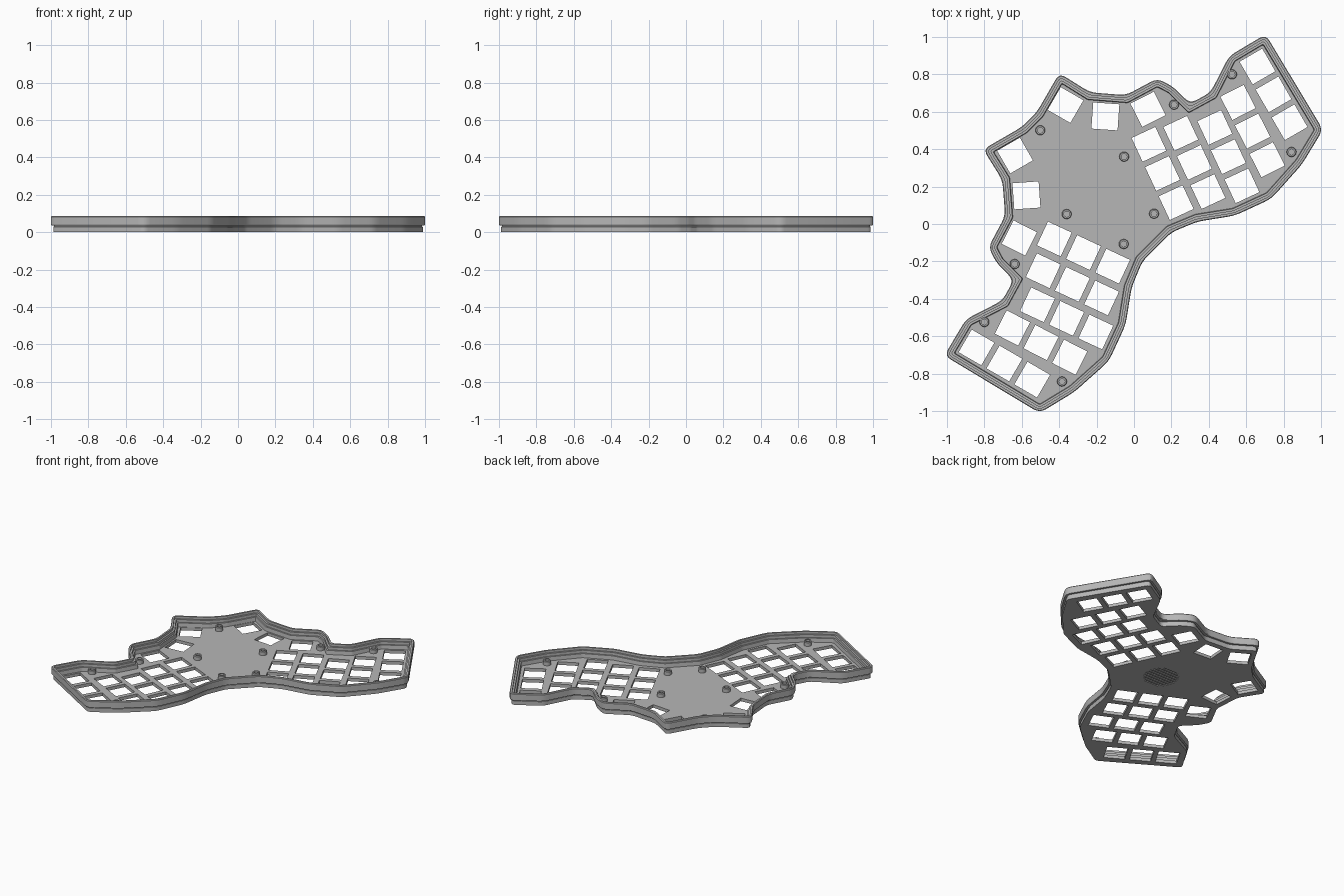
import bpy, bmesh, math
from mathutils import Vector

if "Cube" in bpy.data.objects:
    bpy.data.objects.remove(bpy.data.objects["Cube"])

grey = bpy.data.materials.new("mid grey")
grey.diffuse_color = (0.47, 0.47, 0.47, 1)
grey.use_nodes = True
grey.node_tree.nodes["Principled BSDF"].inputs["Base Color"].default_value = grey.diffuse_color


def mirror(p):
    """Reflect across the diagonal y = -x."""
    return (-p[1], -p[0])


def make_object(name, bm):
    bmesh.ops.recalc_face_normals(bm, faces=bm.faces)
    mesh = bpy.data.meshes.new(name)
    bm.to_mesh(mesh)
    bm.free()
    mesh.materials.append(grey)
    ob = bpy.data.objects.new(name, mesh)
    bpy.context.collection.objects.link(ob)
    return ob


# Half of the case outline, clockwise from the back-left to the front-right
half = [(-0.52, 0.60), (-0.40, 0.808), (-0.235, 0.705), (-0.043, 0.69),
        (0.125, 0.78), (0.21, 0.735), (0.30, 0.645), (0.41, 0.705),
        (0.51, 0.90), (0.705, 1.016), (1.012, 0.505), (0.90, 0.32),
        (0.735, 0.135), (0.54, 0.045), (0.34, 0.013), (0.20, -0.045)]
outline = [Vector(p) for p in half + [mirror(p) for p in reversed(half)]]


def ring(inset, trim=0.04, steps=4):
    """Outline moved inward, with each corner rounded."""
    n = len(outline)
    moved = []
    for i, p in enumerate(outline):
        a = (p - outline[i - 1]).normalized()
        b = (outline[(i + 1) % n] - p).normalized()
        na, nb = Vector((a.y, -a.x)), Vector((b.y, -b.x))
        moved.append(p + (na + nb) * inset / (1 + na.dot(nb)))
    t = max(trim - inset, 0.008)
    pts = []
    for i, p in enumerate(moved):
        s = p + (moved[i - 1] - p).normalized() * t
        e = p + (moved[(i + 1) % n] - p).normalized() * t
        for k in range(steps + 1):
            f = k / steps
            pts.append(s * (1 - f) ** 2 + p * 2 * f * (1 - f) + e * f * f)
    return pts


scale = 1 / max(p.x for p in ring(0))
FLOOR = 0.022

# Tray: wall section as (inset, height), from underside to inner floor
section = [(0.013, 0), (0.013, 0.028), (0.017, 0.03), (0.017, 0.036),
           (0.003, 0.036), (0, 0.041), (0, 0.082), (0.004, 0.087),
           (0.016, 0.087), (0.016, 0.07), (0.028, 0.07), (0.028, 0.05),
           (0.038, 0.05), (0.041, FLOOR)]
bm = bmesh.new()
loops = [[bm.verts.new((p.x * scale, p.y * scale, z)) for p in ring(d)]
         for d, z in section]
for low, high in zip(loops, loops[1:]):
    for i in range(len(low)):
        j = (i + 1) % len(low)
        bm.faces.new((low[i], low[j], high[j], high[i]))
bm.faces.new(loops[0])
bm.faces.new(loops[-1])
tray = make_object("tray", bm)


def add_prism(bm, corners, z0, z1):
    low = [bm.verts.new((x, y, z0)) for x, y in corners]
    high = [bm.verts.new((x, y, z1)) for x, y in corners]
    n = len(corners)
    bm.faces.new(low)
    bm.faces.new(high)
    for i in range(n):
        bm.faces.new((low[i], low[(i + 1) % n], high[(i + 1) % n], high[i]))


def rectangle(x, y, w, h, degrees):
    c, s = math.cos(math.radians(degrees)), math.sin(math.radians(degrees))
    return [(x + u * w / 2 * c - v * h / 2 * s, y + u * w / 2 * s + v * h / 2 * c)
            for u, v in ((-1, -1), (1, -1), (1, 1), (-1, 1))]


# Square key openings: columns of three (first centre, angle), then single ones
columns = [(0.66, 0.842, 30), (0.556, 0.65, 27), (0.432, 0.516, 25),
           (0.25, 0.485, 25), (0.08, 0.426, 25)]
keys = [(0.075, 0.613, 27), (-0.153, 0.575, -4), (-0.366, 0.636, -30)]
for x, y, a in columns:
    step = 0.172
    r = math.radians(a)
    keys += [(x + k * step * math.sin(r), y - k * step * math.cos(r), a)
             for k in range(3)]
bm = bmesh.new()
for x, y, a in keys:
    corners = rectangle(x, y, 0.14, 0.14, a)
    add_prism(bm, corners, -0.05, 0.048)
    add_prism(bm, [mirror(p) for p in corners], -0.05, 0.048)

# Shallow slots in a round patch on the underside
for k in range(-4, 5):
    off = k * 0.025
    length = 2 * math.sqrt(0.115 ** 2 - off ** 2)
    add_prism(bm, rectangle(-0.13, 0.12 + off, length, 0.01, 0), -0.05, 0.006)
cutter = make_object("opening_cutter", bm)
cutter.hide_render = True

cut = tray.modifiers.new("openings", 'BOOLEAN')
cut.operation = 'DIFFERENCE'
cut.solver = 'EXACT'
cut.object = cutter
bpy.context.view_layer.objects.active = tray
bpy.ops.object.modifier_apply(modifier=cut.name)
bpy.data.objects.remove(cutter)

# Hollow screw posts standing on the floor
posts = [(0.524, 0.80), (0.214, 0.638), (0.842, 0.385), (-0.053, 0.36),
         (0.107, 0.055)]
posts += [mirror(p) for p in posts] + [(-0.501, 0.501)]
post_section = [(0.026, FLOOR - 0.004), (0.026, 0.048), (0.023, 0.052),
                (0.015, 0.052), (0.015, FLOOR + 0.002)]
bm = bmesh.new()
SIDES = 24
for x, y in posts:
    rings = [[bm.verts.new((x + r * math.cos(math.tau * i / SIDES),
                            y + r * math.sin(math.tau * i / SIDES), z))
              for i in range(SIDES)] for r, z in post_section]
    for low, high in zip(rings, rings[1:]):
        for i in range(SIDES):
            j = (i + 1) % SIDES
            bm.faces.new((low[i], low[j], high[j], high[i]))
    bm.faces.new(rings[0])
    bm.faces.new(rings[-1])
screw_posts = make_object("screw_posts", bm)

for ob in (tray, screw_posts):
    bpy.ops.object.select_all(action='DESELECT')
    ob.select_set(True)
    bpy.context.view_layer.objects.active = ob
    bpy.ops.object.shade_smooth_by_angle(angle=math.radians(25))
